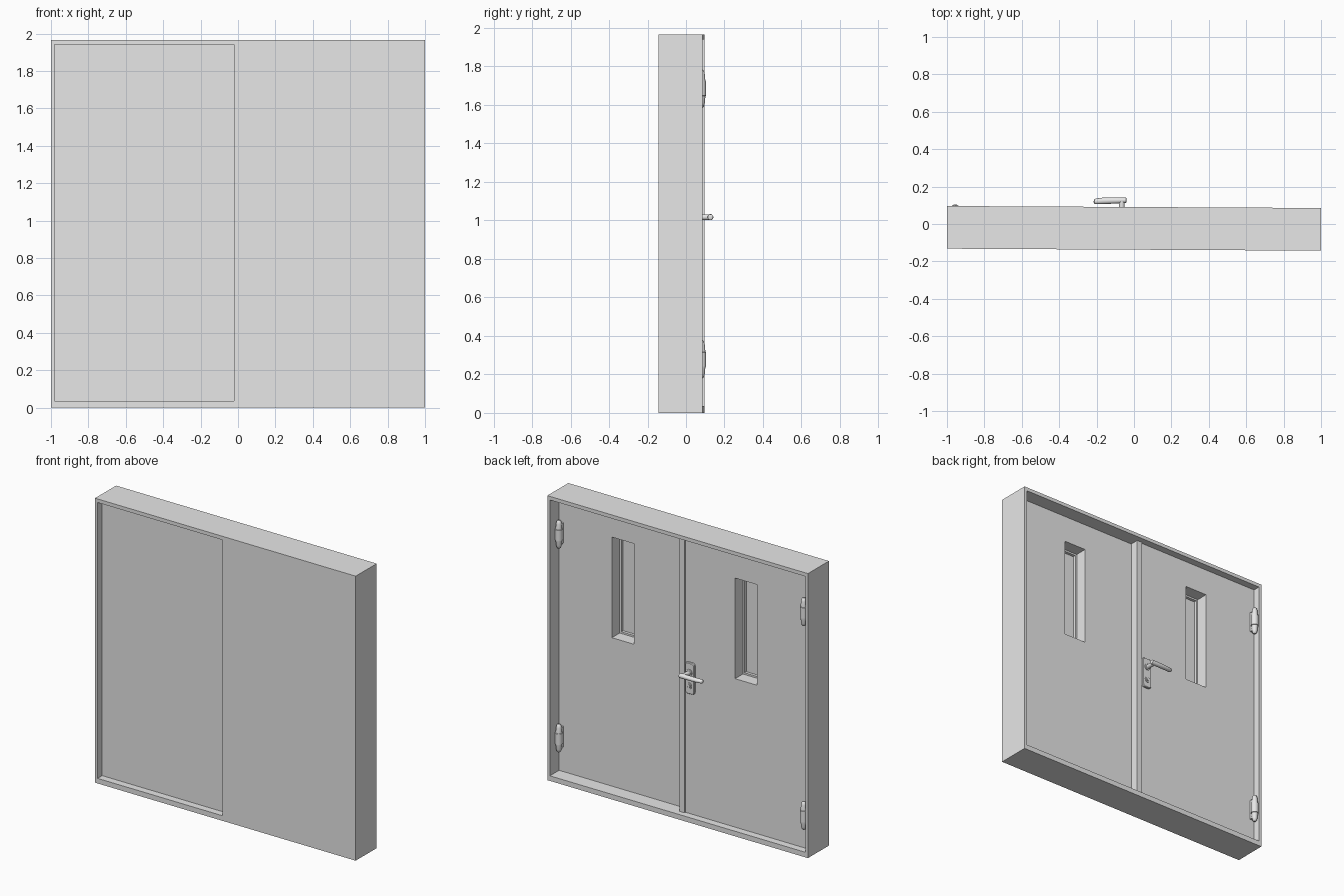
import bpy, bmesh, math
from mathutils import Matrix, Vector

if "Cube" in bpy.data.objects:
    bpy.data.objects.remove(bpy.data.objects["Cube"])

grey = bpy.data.materials.new("plain_grey")
grey.diffuse_color = (0.8, 0.8, 0.8, 1)
grey.use_nodes = True
grey.node_tree.nodes["Principled BSDF"].inputs["Base Color"].default_value = grey.diffuse_color

# The whole door set sits very slightly turned about z
PLACE = Matrix.Translation((0, -0.0232, 0)) @ Matrix.Rotation(-0.0053, 4, 'Z')
W, H, D = 0.9995, 1.965, 0.114          # frame half width, height, half depth
OX, Z0, Z1 = 0.98, 0.035, 1.94          # opening in the frame
THICK = 0.128                           # leaf thickness


def finish(name, bm, smooth=False):
    bmesh.ops.recalc_face_normals(bm, faces=bm.faces)
    me = bpy.data.meshes.new(name)
    bm.to_mesh(me)
    bm.free()
    me.materials.append(grey)
    ob = bpy.data.objects.new(name, me)
    bpy.context.collection.objects.link(ob)
    ob.matrix_world = PLACE
    if smooth:
        bpy.ops.object.select_all(action='DESELECT')
        ob.select_set(True)
        bpy.context.view_layer.objects.active = ob
        bpy.ops.object.shade_smooth_by_angle(angle=math.radians(35))
    return ob


def panel(bm, xs, zs, back, front):
    """Slab split into a 3x3 grid on its back; returns the middle back face."""
    v = [[bm.verts.new((x, back, z)) for x in xs] for z in zs]
    faces = [bm.faces.new((v[j][i], v[j][i + 1], v[j + 1][i + 1], v[j + 1][i]))
             for j in range(3) for i in range(3)]
    ext = bmesh.ops.extrude_face_region(bm, geom=faces, use_keep_orig=True)
    moved = [e for e in ext["geom"] if isinstance(e, bmesh.types.BMVert)]
    for vert in moved:
        vert.co.y = front
    mid_front = [f for f in ext["geom"] if isinstance(f, bmesh.types.BMFace)][4]
    bmesh.ops.recalc_face_normals(bm, faces=bm.faces)
    return faces[4], mid_front


def loft(bm, rings):
    """Skin a row of equal rings of points and cap both ends."""
    vs = [[bm.verts.new(p) for p in r] for r in rings]
    n = len(vs[0])
    for a, b in zip(vs, vs[1:]):
        for i in range(n):
            bm.faces.new((a[i], a[(i + 1) % n], b[(i + 1) % n], b[i]))
    bm.faces.new(vs[0])
    bm.faces.new(vs[-1])


def circle(c, u, v, ru, rv, n=20):
    u, v, c = Vector(u), Vector(v), Vector(c)
    return [c + u * ru * math.cos(2 * math.pi * i / n) + v * rv * math.sin(2 * math.pi * i / n)
            for i in range(n)]


def box(bm, x0, x1, y0, y1, z0, z1):
    loft(bm, [[(x0, y, z0), (x1, y, z0), (x1, y, z1), (x0, y, z1)] for y in (y0, y1)])


# Outer frame: a rectangular ring
bm = bmesh.new()
mid = panel(bm, (-W, -OX, OX, W), (0, Z0, Z1, H), D, -D)
bmesh.ops.bridge_loops(bm, edges=list(mid[0].edges) + list(mid[1].edges))
bmesh.ops.delete(bm, geom=list(mid), context='FACES_ONLY')
finish("frame", bm)


# Door leaves, each with a stepped window recess on the back
def leaf(name, x0, x1, wx, back):
    bm = bmesh.new()
    win, _ = panel(bm, (x0, wx - 0.085, wx + 0.085, x1), (Z0, 1.06, 1.755, Z1), back, back - THICK)
    for inset, depth in ((0, -0.085), (0.017, 0), (0, -0.02)):
        bmesh.ops.inset_individual(bm, faces=[win], thickness=inset, depth=depth)
    finish(name, bm)


BACK_A, BACK_B = 0.064, 0.014
leaf("active_leaf", -OX, 0.015, -0.49, BACK_A)
leaf("fixed_leaf", -0.02, OX, 0.49, BACK_B)

# Cover strip over the meeting edge
bm = bmesh.new()
box(bm, -0.025, 0.015, BACK_A - 0.002, BACK_A + 0.01, Z0, Z1)
finish("meeting_strip", bm)

# Hinges: turned barrels with tapered ends
half = [(0.097, 0.007), (0.092, 0.013), (0.075, 0.018), (0.038, 0.021), (0.037, 0.025)]
profile = half + [(-z, r) for z, r in reversed(half)]
for side, back in ((-1, BACK_A), (1, BACK_B)):
    for level, zc in (("lower", 0.278), ("upper", 1.685)):
        bm = bmesh.new()
        x, y = side * 0.957, back + 0.034
        loft(bm, [circle((x, y, zc + z), (1, 0, 0), (0, 1, 0), r, r) for z, r in profile])
        # flap joining the barrel to the leaf
        box(bm, x - 0.012, x + 0.012, back - 0.002, y, zc - 0.07, zc + 0.07)
        finish(f"{level}_hinge_{'left' if side < 0 else 'right'}", bm, True)

# Handle backplate with rounded corners and a softened rim
HX, HZ = -0.066, 1.017


def rounded(hw, hh, r, y, zc, n=5):
    pts = []
    for k, (sx, sz) in enumerate(((1, 1), (-1, 1), (-1, -1), (1, -1))):
        for i in range(n + 1):
            a = math.pi / 2 * (k + i / n)
            pts.append((HX + sx * (hw - r) + r * math.cos(a), y, zc + sz * (hh - r) + r * math.sin(a)))
    return pts


bm = bmesh.new()
loft(bm, [rounded(0.034, 0.108, 0.015, BACK_A - 0.002, 0.975),
          rounded(0.034, 0.108, 0.015, BACK_A + 0.010, 0.975),
          rounded(0.030, 0.104, 0.012, BACK_A + 0.015, 0.975)])
finish("handle_plate", bm, True)

# Lock cylinder below the handle
bm = bmesh.new()
for y0, y1, r in ((0, 0.02, 0.022), (0.02, 0.026, 0.013)):
    loft(bm, [circle((HX, BACK_A + y, 0.925), (1, 0, 0), (0, 0, 1), r * 0.8, r) for y in (y0, y1)])
finish("lock_cylinder", bm, True)

# Handle neck and collar
bm = bmesh.new()
loft(bm, [circle((HX, BACK_A + y, HZ), (1, 0, 0), (0, 0, 1), r, r)
          for y, r in ((0, 0.022), (0.022, 0.022), (0.024, 0.015), (0.085, 0.015))])
finish("handle_neck", bm, True)

# Lever: tapered bar, (x, y, y radius, z radius)
bm = bmesh.new()
bar = [(-0.040, 0.151, 0.008, 0.010), (-0.043, 0.150, 0.014, 0.015), (-0.075, 0.149, 0.016, 0.016),
       (-0.120, 0.148, 0.017, 0.015), (-0.170, 0.146, 0.017, 0.014), (-0.205, 0.143, 0.015, 0.013),
       (-0.213, 0.142, 0.011, 0.010), (-0.216, 0.141, 0.005, 0.005)]
loft(bm, [circle((x, y, HZ), (0, 1, 0), (0, 0, 1), ry, rz) for x, y, ry, rz in bar])
finish("handle_lever", bm, True)
